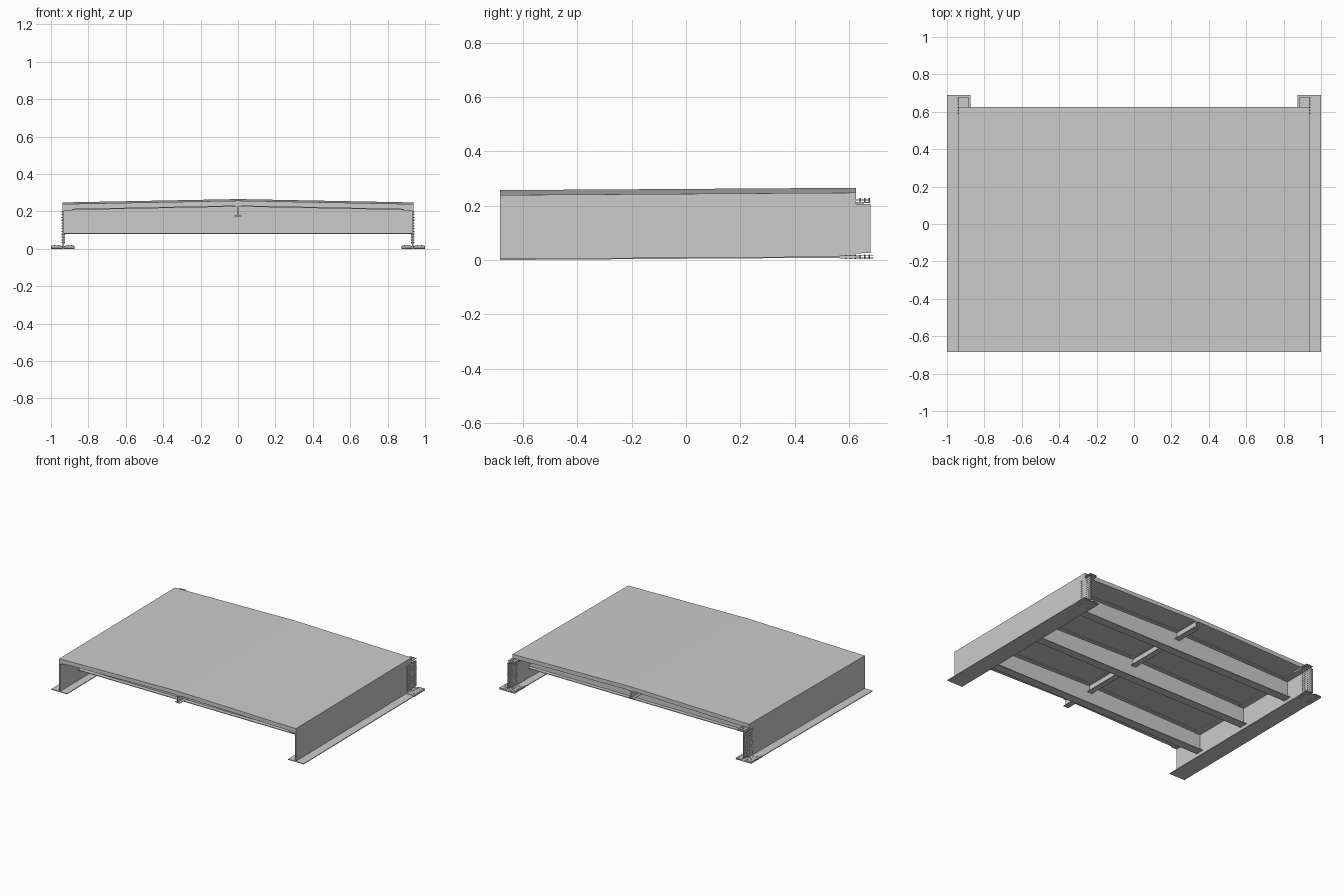
import bpy, bmesh
from mathutils import Matrix

if "Cube" in bpy.data.objects:
    bpy.data.objects.remove(bpy.data.objects["Cube"])

SLOPE = 0.0066                      # whole span climbs gently toward the back
Y0, Y1 = -0.685, 0.625              # deck ends
EDGE, CROWN = 0.21, 0.229           # deck underside heights at edge and centre
XW = 0.9375                         # outer face of the girder webs


def finish(name, bm):
    for v in bm.verts:
        v.co.z += (v.co.y + 0.69) * SLOPE
    bmesh.ops.recalc_face_normals(bm, faces=bm.faces)
    me = bpy.data.meshes.new(name)
    bm.to_mesh(me)
    bm.free()
    ob = bpy.data.objects.new(name, me)
    bpy.context.collection.objects.link(ob)
    return ob


def prism(name, pts, y0, y1):
    """Extrude an x-z profile along y."""
    bm = bmesh.new()
    face = bm.faces.new([bm.verts.new((x, y0, z)) for x, z in pts])
    ext = bmesh.ops.extrude_face_region(bm, geom=[face])
    for v in ext["geom"]:
        if isinstance(v, bmesh.types.BMVert):
            v.co.y = y1
    return finish(name, bm)


def box(name, x0, x1, y0, y1, z0, z1):
    return prism(name, [(x0, z0), (x1, z0), (x1, z1), (x0, z1)], y0, y1)


def bolts(name, places, axis):
    """Small hexagonal bolt heads in one mesh."""
    bm = bmesh.new()
    for p, depth in places:
        m = Matrix.Translation(p)
        if axis == 'X':
            m = m @ Matrix.Rotation(1.5707963, 4, 'Y')
        bmesh.ops.create_cone(bm, cap_ends=True, segments=6, radius1=0.003,
                              radius2=0.003, depth=depth, matrix=m)
    return finish(name, bm)


def crown(z, x):
    return z + (CROWN - EDGE) * (1 - x / XW)


# Crowned deck slab
prism("deck_slab", [(-XW, EDGE), (0, CROWN), (XW, EDGE),
                    (XW, 0.239), (0, 0.257), (-XW, 0.239)], Y0, Y1)

# Crossbeams: crowned web, crowned top flange, flat bottom flange
X = XW - 0.006
for i, y in enumerate((-0.45, -0.01, 0.43)):
    prism(f"crossbeam_web_{i}", [(-X, 0.08), (X, 0.08), (X, crown(EDGE, X)),
                                 (0, CROWN), (-X, crown(EDGE, X))],
          y - 0.003, y + 0.003)
    box(f"crossbeam_bottom_flange_{i}", -X, X, y - 0.03, y + 0.03, 0.077, 0.082)
    prism(f"crossbeam_top_flange_{i}",
          [(-X, EDGE - 0.005), (0, CROWN - 0.005), (X, EDGE - 0.005),
           (X, EDGE), (0, CROWN), (-X, EDGE)], y - 0.03, y + 0.03)

# Central stringer
box("stringer_web", -0.002, 0.002, Y0, Y1, 0.175, CROWN)
box("stringer_bottom_flange", -0.02, 0.02, Y0, Y1, 0.173, 0.177)
box("stringer_top_flange", -0.02, 0.02, Y0, Y1, CROWN - 0.005, CROWN)

# Main girders with bolted splices at the back end
for side, s in (("left", -1), ("right", 1)):
    def sbox(name, a, b, *rest):
        box(f"{side}_{name}", min(s * a, s * b), max(s * a, s * b), *rest)

    sbox("girder_web", XW - 0.006, XW, Y0, Y1, 0.002, EDGE)
    sbox("girder_bottom_flange", 0.875, 1.0, Y0, Y1, 0.0, 0.005)
    sbox("girder_top_flange", 0.885, XW, Y0, Y1, EDGE - 0.006, EDGE)
    # splice plates
    sbox("outer_web_splice", XW, XW + 0.002, 0.575, 0.68, 0.016, 0.197)
    sbox("inner_web_splice", XW - 0.01, XW - 0.006, 0.575, 0.68, 0.016, 0.197)
    sbox("bottom_splice", 0.875, 1.0, 0.565, 0.69, -0.003, 0.0)
    sbox("top_splice", 0.885, XW, 0.56, 0.68, EDGE, EDGE + 0.004)
    sbox("top_splice_under", 0.885, 0.925, 0.56, 0.68, EDGE - 0.01, EDGE - 0.006)
    for j, (a, b) in enumerate(((0.878, 0.924), (0.945, 0.997))):
        sbox(f"bottom_splice_strip_{j}", a, b, 0.565, 0.69, 0.005, 0.008)
    # bolts
    cols = (0.59, 0.606, 0.622, 0.642, 0.658, 0.674)
    rows = [0.024 + 0.015 * k for k in range(12)]
    bolts(f"{side}_web_bolts",
          [((s * (XW - 0.004), y, z), 0.018) for y in cols for z in rows], 'X')
    bolts(f"{side}_bottom_bolts",
          [((s * x, y, 0.003), 0.015) for y in cols
           for x in (0.89, 0.91, 0.96, 0.98)], 'Z')
    bolts(f"{side}_top_bolts",
          [((s * x, y, EDGE), 0.018) for y in cols for x in (0.9, 0.918)], 'Z')
